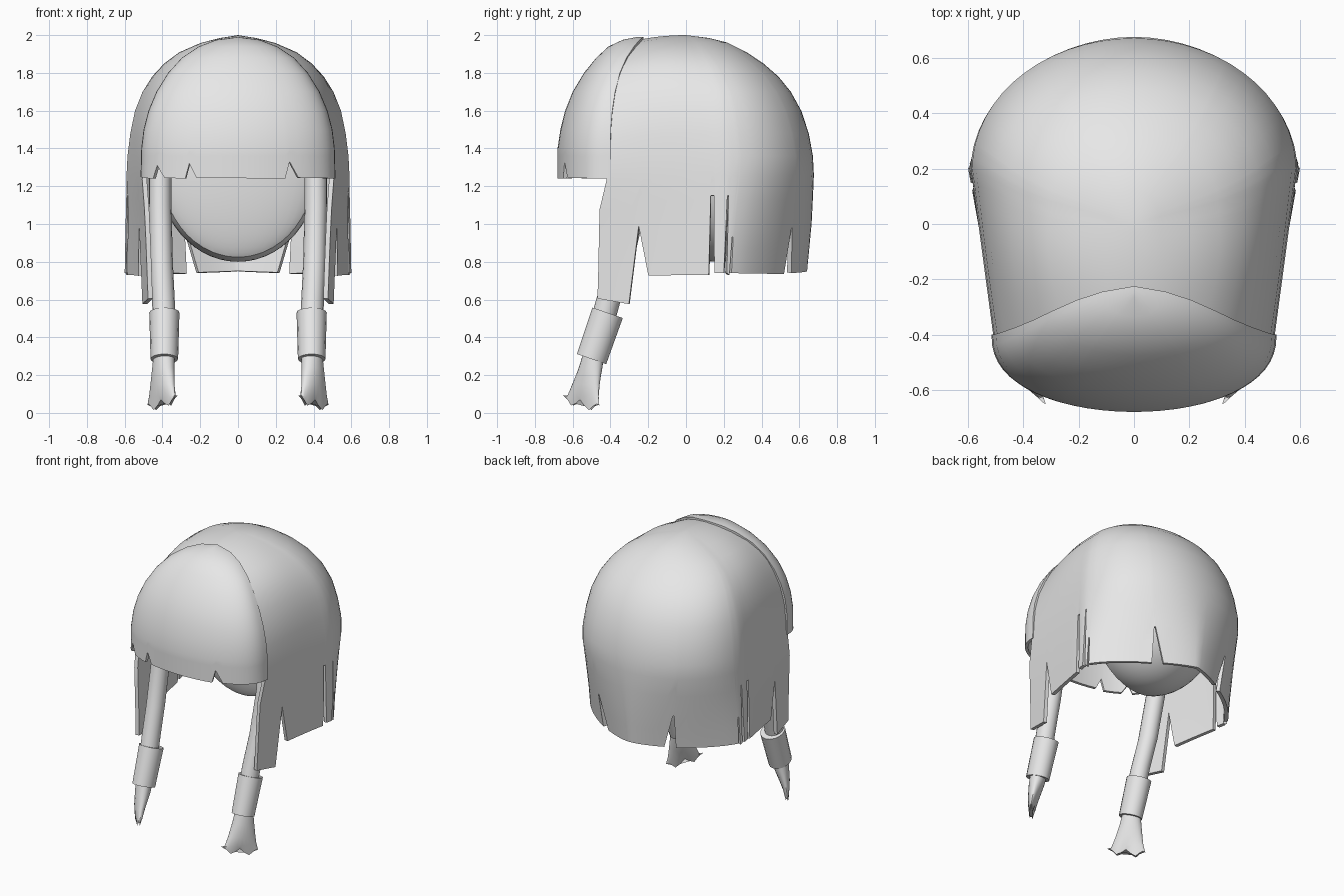
import bpy, bmesh, math
from mathutils import Vector

cube = bpy.data.objects.get("Cube")
if cube:
    bpy.data.objects.remove(cube, do_unlink=True)

mat = bpy.data.materials.new("light_grey")
mat.use_nodes = True
grey = (0.8, 0.8, 0.8, 1)
mat.diffuse_color = grey
mat.node_tree.nodes["Principled BSDF"].inputs["Base Color"].default_value = grey


def finish(name, bm, thickness=0, angle=35):
    bmesh.ops.remove_doubles(bm, verts=bm.verts, dist=0.0005)
    mesh = bpy.data.meshes.new(name)
    bm.to_mesh(mesh)
    bm.free()
    mesh.materials.append(mat)
    ob = bpy.data.objects.new(name, mesh)
    bpy.context.collection.objects.link(ob)
    bpy.ops.object.select_all(action='DESELECT')
    ob.select_set(True)
    bpy.context.view_layer.objects.active = ob
    if thickness:
        mod = ob.modifiers.new("thickness", 'SOLIDIFY')
        mod.thickness = thickness
        mod.offset = -1
        bpy.ops.object.modifier_apply(modifier=mod.name)
    bpy.ops.object.shade_smooth_by_angle(angle=math.radians(angle))


def skin(bm, grid, closed=False):
    """Join neighbouring rows of points with quads."""
    rows = [[bm.verts.new(p) for p in row] for row in grid]
    n = len(rows[0])
    for a, b in zip(rows, rows[1:]):
        for i in range(n if closed else n - 1):
            j = (i + 1) % n
            bm.faces.new((a[i], a[j], b[j], b[i]))
    return rows


def table(rows, z):
    """Interpolate a profile whose first column is the height."""
    z = max(rows[0][0], min(rows[-1][0], z))
    for a, b in zip(rows, rows[1:]):
        if z <= b[0]:
            f = (z - a[0]) / (b[0] - a[0])
            return [p + (q - p) * f for p, q in zip(a, b)][1:]


def fill_columns(cols, step):
    """Add evenly spaced columns between the given hem points."""
    out = []
    for (a, za), (b, zb) in zip(cols, cols[1:]):
        n = max(1, math.ceil((b - a) / step))
        out += [(a + (b - a) * k / n, za + (zb - za) * k / n) for k in range(n)]
    return out + [cols[-1]]


def curtain(name, cols, point, profile, start, thickness):
    """Surface with a jagged hem: stretched rows below start, profile rows above."""
    grid = [[point(c, hem + (start - hem) * k / 4) for c, hem in cols] for k in range(4)]
    grid += [[point(c, r[0]) for c, _ in cols] for r in profile if r[0] >= start]
    bm = bmesh.new()
    skin(bm, grid)
    finish(name, bm, thickness)


# Main hair: height, half width, back y, widest y, front half width, front y
HAIR = [
    (0.59, .60, .635, .20, .475, -.47), (0.74, .60, .64, .20, .48, -.465),
    (1.00, .595, .665, .20, .49, -.46), (1.20, .59, .675, .20, .50, -.455),
    (1.26, .59, .677, .20, .507, -.42), (1.36, .585, .672, .20, .503, -.42),
    (1.48, .57, .65, .19, .492, -.42), (1.60, .545, .61, .18, .465, -.41),
    (1.70, .505, .555, .16, .425, -.40), (1.78, .455, .49, .13, .385, -.385),
    (1.85, .39, .41, .10, .33, -.36), (1.91, .305, .32, .07, .26, -.33),
    (1.96, .185, .22, .04, .165, -.29), (1.985, .09, .12, .02, .09, -.27),
    (2.00, 0, 0, 0, 0, -.25)]


def hair_point(c, z):
    w, back, cy, wf, yf = table(HAIR, z)
    q, side = abs(c), (-1 if c > 0 else 1)
    if q <= .6:
        # the back corners draw in towards the hem
        p = 1 + .45 * max(0, min(1, (1.3 - z) / .55))
        a = q / .6 * math.pi / 2
        return (side * w * math.sin(a) ** p,
                cy + (back - cy) * max(0, math.cos(a)) ** p, z)
    u = (q - .6) / .4
    bulge = max(0, z - 1.4) * .05 * min(1, w * 5) * math.sin(u * math.pi)
    return (side * (w + (wf - w) * u + bulge), cy + (yf - cy) * u, z - .025 * u * u)


half_hem = [
    (0, .75), (.20, .74), (.23, .98), (.235, .98), (.245, .735), (.525, .74),
    (.53, .93), (.536, .93), (.54, .73), (.56, .74), (.572, 1.15), (.578, 1.15),
    (.60, .74), (.63, .74), (.632, 1.15), (.642, 1.15), (.648, .73), (.84, .735),
    (.873, 1.0), (.90, .59), (1, .63)]
half_hem = fill_columns(half_hem, .045)
hem = [(-q, z) for q, z in reversed(half_hem[1:])] + half_hem
curtain("main_hair", hem, hair_point, HAIR, 1.26, .025)

# Fringe: height, half width, edge y, front y
FRINGE = [
    (1.24, .516, -.40, -.68), (1.40, .512, -.40, -.68), (1.50, .50, -.398, -.665),
    (1.60, .474, -.39, -.64), (1.70, .432, -.375, -.60), (1.80, .37, -.35, -.54),
    (1.88, .297, -.315, -.475), (1.94, .207, -.275, -.41), (1.975, .115, -.245, -.335),
    (1.99, 0, -.225, -.26)]


def fringe_point(c, z):
    w, edge, front = table(FRINGE, z)
    a = c * math.pi / 2
    return (w * math.sin(a), edge + (front - edge) * abs(math.cos(a)) ** .85, z)


notches = [(-.42, .03, 1.31), (-.25, .03, 1.32), (.285, .035, 1.33)]
fringe_hem = [(-1, 1.25)]
for x, r, top in notches:
    for dx, z in ((-r, 1.24), (-r * .3, top), (r, 1.245)):
        fringe_hem.append((math.asin((x + dx) / .516) * 2 / math.pi, z))
fringe_hem.append((1, 1.24))
curtain("fringe", fill_columns(fringe_hem, .07), fringe_point, FRINGE, 1.40, .02)

# Inner head with a flattened front
bm = bmesh.new()
bmesh.ops.create_uvsphere(bm, u_segments=40, v_segments=28, radius=1)
for v in bm.verts:
    v.co = Vector((v.co.x * .43, v.co.y * .42 + .17, v.co.z * .5 + 1.3))
bmesh.ops.bisect_plane(bm, geom=bm.verts[:] + bm.edges[:] + bm.faces[:],
                       plane_co=(0, .04, 0), plane_no=(0, 1, 0))
for v in bm.verts:
    if v.co.y < .04:
        v.co.y = .04 + (v.co.y - .04) * .25
finish("inner_head", bm, angle=30)


def loft(name, rings, sides=16, jag=0):
    """Closed tube through rings given as centre and two half axes."""
    grid = []
    for k, (c, u, v) in enumerate(rings):
        row = []
        for i in range(sides):
            a = 2 * math.pi * i / sides
            p = Vector(c) + Vector(u) * math.cos(a) + Vector(v) * math.sin(a)
            if jag and k == len(rings) - 1:
                p.z += jag * (.5 + .5 * math.cos(math.cos(a) * 7)) - math.cos(a) * .025
            row.append(p)
        grid.append(row)
    bm = bmesh.new()
    rows = skin(bm, grid, True)
    bm.faces.new(rows[0])
    bm.faces.new(rows[-1])
    bmesh.ops.recalc_face_normals(bm, faces=bm.faces)
    finish(name, bm)


# Side braids, each with a cuff and a flat flared end
for side, label in ((1, "left"), (-1, "right")):
    path = [(.412, -.24, 1.38), (.412, -.275, 1.1), (.405, -.345, .8),
            (.395, -.41, .6), (.39, -.46, .42)]
    loft(label + "_braid", [((side * x, y, z), (.06, 0, 0), (0, .066, 0))
                            for x, y, z in path])

    top, low = Vector((side * .39, -.415, .53)), Vector((side * .39, -.50, .285))
    across = Vector((1, 0, 0))
    other = (low - top).normalized().cross(across)
    loft(label + "_cuff", [(top, across * .08, other * .085),
                           (low, across * .073, other * .082)])

    wide, thin = Vector((side * .64, .77, 0)), Vector((-side * .77, .64, 0))
    ends = [(.39, -.485, .33, .055, .055), (.395, -.505, .24, .07, .05),
            (.40, -.53, .15, .09, .036), (.40, -.545, .09, .106, .024),
            (.40, -.555, .025, .125, .01)]
    loft(label + "_braid_end", [((side * x, y, z), wide * a, thin * b)
                                for x, y, z, a, b in ends], 24, .045)
